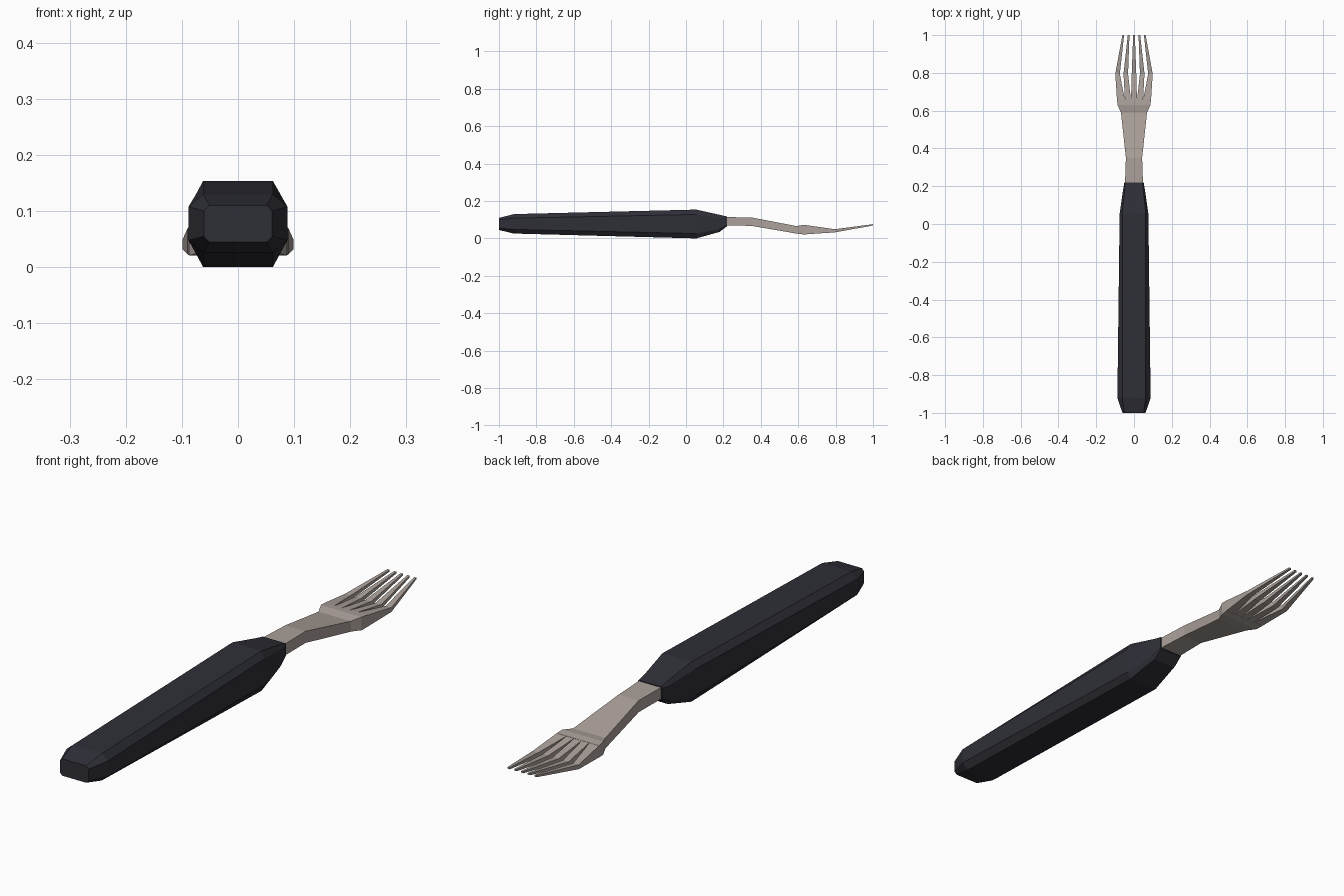
import bpy, bmesh

if "Cube" in bpy.data.objects:
    bpy.data.objects.remove(bpy.data.objects["Cube"])


def material(name, rgb):
    m = bpy.data.materials.new(name)
    m.diffuse_color = (*rgb, 1)
    m.use_nodes = True
    m.node_tree.nodes["Principled BSDF"].inputs["Base Color"].default_value = m.diffuse_color
    return m


def loft(bm, rings):
    """Skin a row of equal-length point rings and cap both ends."""
    loops = [[bm.verts.new(p) for p in ring] for ring in rings]
    n = len(loops[0])
    for a, b in zip(loops, loops[1:]):
        for i in range(n):
            j = (i + 1) % n
            bm.faces.new((a[i], a[j], b[j], b[i]))
    bm.faces.new(loops[0][::-1])
    bm.faces.new(loops[-1])


def finish(bm, name, mat):
    bmesh.ops.remove_doubles(bm, verts=bm.verts, dist=1e-5)
    bmesh.ops.recalc_face_normals(bm, faces=bm.faces)
    me = bpy.data.meshes.new(name)
    bm.to_mesh(me)
    bm.free()
    me.materials.append(mat)
    ob = bpy.data.objects.new(name, me)
    bpy.context.collection.objects.link(ob)


def octagon(y, w, z0, z1, cx, cz):
    """Chamfered rectangle across the handle."""
    return [(x, y, z) for x, z in (
        (w - cx, z0), (w, z0 + cz), (w, z1 - cz), (w - cx, z1),
        (cx - w, z1), (-w, z1 - cz), (-w, z0 + cz), (cx - w, z0))]


def slab(y, x0, x1, z0, z1):
    return [(x0, y, z0), (x1, y, z0), (x1, y, z1), (x0, y, z1)]


black = material("black plastic", (0.028, 0.028, 0.039))
steel = material("warm steel", (0.41, 0.355, 0.325))

# Faceted handle: y, half width, bottom, top, chamfer in x and z
bm = bmesh.new()
loft(bm, [octagon(*r) for r in (
    (-1.0, 0.061, 0.045, 0.11, 0.010, 0.010),
    (-0.92, 0.088, 0.026, 0.130, 0.026, 0.022),
    (0.055, 0.076, 0.0, 0.154, 0.014, 0.026),
    (0.18, 0.058, 0.035, 0.126, 0.009, 0.014),
    (0.22, 0.051, 0.066, 0.117, 0.003, 0.004))])
finish(bm, "handle", black)

# Neck and palm
bm = bmesh.new()
neck = ((0.20, 0.048, 0.070, 0.114), (0.35, 0.043, 0.067, 0.112),
        (0.59, 0.069, 0.026, 0.066), (0.63, 0.087, 0.021, 0.072),
        (0.66, 0.090, 0.023, 0.069))
loft(bm, [slab(y, -w, w, z0, z1) for y, w, z0, z1 in neck])
finish(bm, "neck_and_palm", steel)

# Five tapering tines
edges = (-0.090, -0.048, -0.016, 0.016, 0.048, 0.090)
bm = bmesh.new()
for i in range(5):
    k = i - 2
    mid, tip = 0.0435 * k, 0.0285 * k
    loft(bm, [slab(0.655, edges[i], edges[i + 1], 0.023, 0.069),
              slab(0.795, mid - 0.012, mid + 0.012, 0.032, 0.049),
              slab(1.0, tip - 0.0045, tip + 0.0045, 0.069, 0.076)])
finish(bm, "tines", steel)
